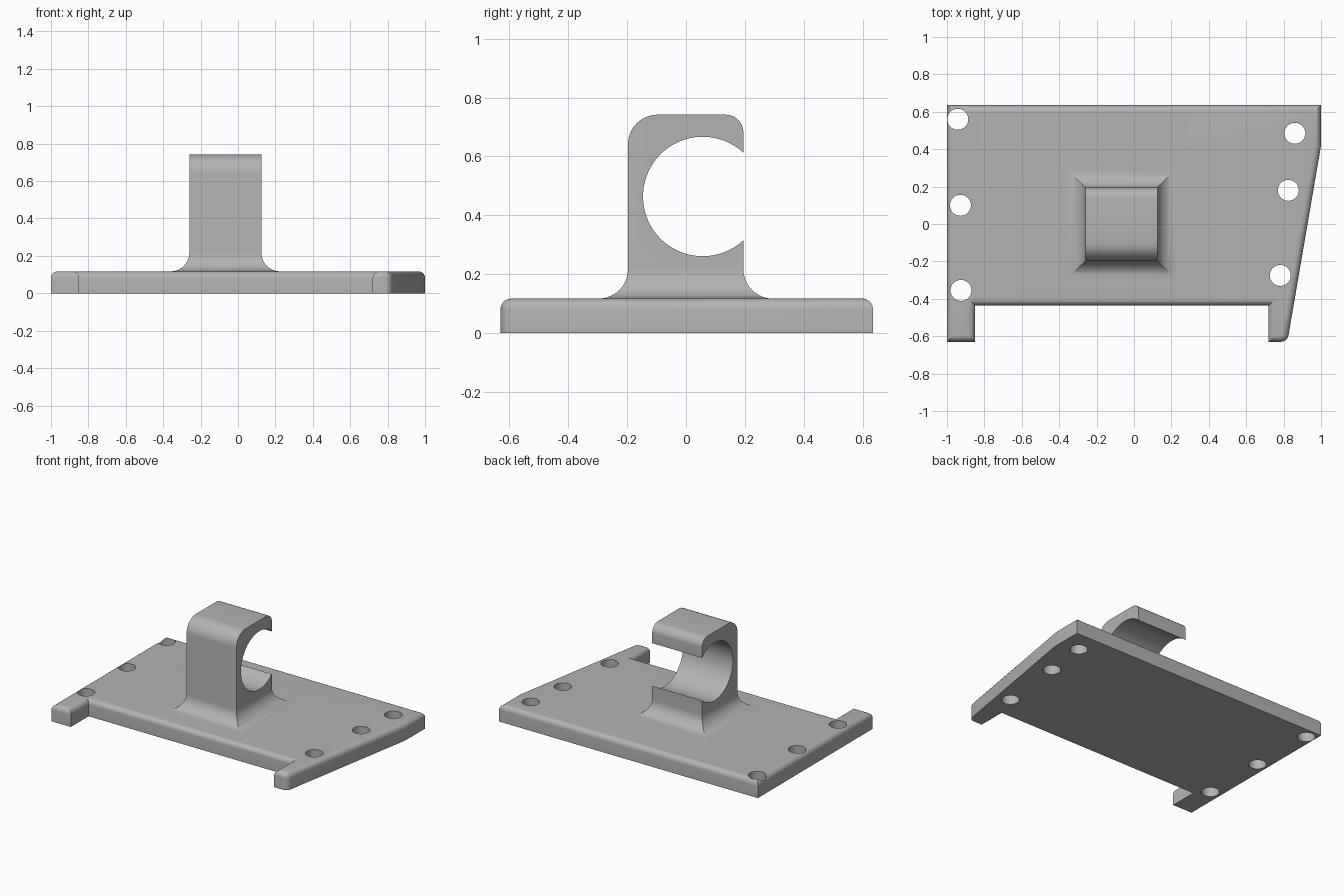
import bpy, bmesh
from math import sin, cos, pi, asin, radians
from mathutils import Vector

cube = bpy.data.objects.get("Cube")
if cube:
    bpy.data.objects.remove(cube, do_unlink=True)

grey = bpy.data.materials.new("plain grey")
grey.use_nodes = True
tone = (0.45, 0.45, 0.45, 1)
grey.diffuse_color = tone
grey.node_tree.nodes["Principled BSDF"].inputs["Base Color"].default_value = tone


def make_object(name, bm):
    bmesh.ops.recalc_face_normals(bm, faces=bm.faces)
    mesh = bpy.data.meshes.new(name)
    bm.to_mesh(mesh)
    bm.free()
    mesh.materials.append(grey)
    obj = bpy.data.objects.new(name, mesh)
    bpy.context.collection.objects.link(obj)
    return obj


def smooth(obj):
    bpy.ops.object.select_all(action='DESELECT')
    obj.select_set(True)
    bpy.context.view_layer.objects.active = obj
    bpy.ops.object.shade_smooth_by_angle(angle=radians(30))


def extrude(points, direction):
    bm = bmesh.new()
    face = bm.faces.new([bm.verts.new(p) for p in points])
    out = bmesh.ops.extrude_face_region(bm, geom=[face], use_keep_orig=True)
    verts = [v for v in out["geom"] if isinstance(v, bmesh.types.BMVert)]
    bmesh.ops.translate(bm, verts=verts, vec=direction)
    bmesh.ops.recalc_face_normals(bm, faces=bm.faces)
    return bm


def arc(cy, cz, r, start, end, n):
    return [(cy + r * cos(start + (end - start) * i / n),
             cz + r * sin(start + (end - start) * i / n)) for i in range(n + 1)]


# Base plate with two front tabs and a slanted side
THICK = 0.117
outline = [(-1, .635), (-1, -.63), (-.85, -.63), (-.85, -.435), (.72, -.435),
           (.72, -.63), (.82, -.63), (1, .42), (1, .635)]
bm = extrude([(x, y, 0) for x, y in outline], (0, 0, THICK))
corner = [e for e in bm.edges
          if all((v.co.xy - Vector((.82, -.63))).length < .001 for v in e.verts)]
bmesh.ops.bevel(bm, geom=corner, offset=.034, segments=6, profile=.5, affect='EDGES')
rim = [e for e in bm.edges if all(v.co.z > THICK - .001 for v in e.verts)]
bmesh.ops.bevel(bm, geom=rim, offset=.035, segments=6, profile=.5, affect='EDGES')
plate = make_object("base_plate", bm)

# Screw holes
bm = bmesh.new()
for x, y in [(-.942, .56), (-.928, .1), (-.925, -.355),
             (.86, .485), (.825, .18), (.782, -.275)]:
    out = bmesh.ops.create_cone(bm, cap_ends=True, segments=40,
                                radius1=.056, radius2=.056, depth=.5)
    bmesh.ops.translate(bm, verts=out["verts"], vec=(x, y, 0))
cutter = make_object("hole_cutter", bm)
cutter.hide_render = True
cutter.hide_viewport = True
mod = plate.modifiers.new("holes", 'BOOLEAN')
mod.object = cutter
mod.solver = 'EXACT'
bpy.context.view_layer.objects.active = plate
bpy.ops.object.modifier_apply(modifier=mod.name)
bpy.data.objects.remove(cutter, do_unlink=True)
smooth(plate)

# Clip post: side profile with an open round bore, extruded across x
X0, X1, Y0, Y1, TOP = -.26, .125, -.197, .195, .742
FLARE = .1
foot = THICK + FLARE
bore_y, bore_z, bore_r = .057, .464, .203
gap = asin(.149 / bore_r)
profile = [(Y1, foot), *arc(bore_y, bore_z, bore_r, 2 * pi - gap, gap, 48),
           *arc(Y1 - .06, TOP - .06, .06, 0, pi / 2, 8),
           *arc(Y0 + .1, TOP - .1, .1, pi / 2, pi, 10), (Y0, foot)]
bm = extrude([(X0, y, z) for y, z in profile], (X1 - X0, 0, 0))

# Mitred concave flare down to the plate
face = next(f for f in bm.faces if all(abs(v.co.z - foot) < .001 for v in f.verts))
mid_x, mid_y = (X0 + X1) / 2, (Y0 + Y1) / 2
STEPS = 10
for i in range(1, STEPS + 1):
    a = i / STEPS * pi / 2
    grow = FLARE * (1 - cos(a))
    face = bmesh.ops.extrude_discrete_faces(bm, faces=[face])["faces"][0]
    for v in face.verts:
        sx = 1 if v.co.x > mid_x else -1
        sy = 1 if v.co.y > mid_y else -1
        v.co = (mid_x + sx * ((X1 - X0) / 2 + grow),
                mid_y + sy * ((Y1 - Y0) / 2 + grow), foot - FLARE * sin(a))
bmesh.ops.delete(bm, geom=[face], context='FACES_ONLY')
smooth(make_object("clip_post", bm))
